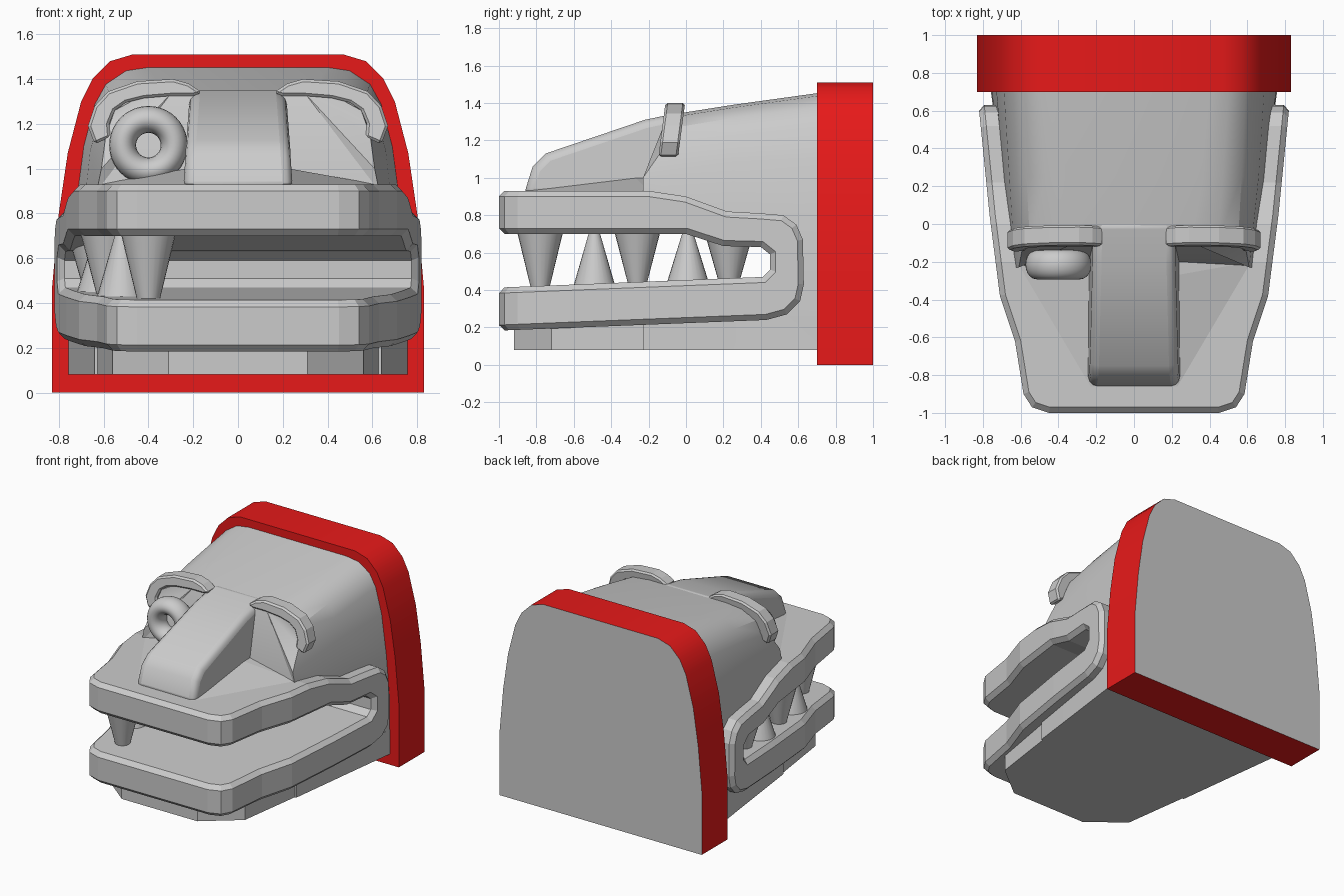
import bpy, bmesh, math

if "Cube" in bpy.data.objects:
    bpy.data.objects.remove(bpy.data.objects["Cube"])


def mesh_object(name, verts, faces=None):
    """Make an object; without faces the convex hull of the points is used."""
    bm = bmesh.new()
    vs = [bm.verts.new(v) for v in verts]
    if faces is None:
        bmesh.ops.convex_hull(bm, input=vs)
    else:
        for f in faces:
            bm.faces.new([vs[i] for i in f])
    bmesh.ops.recalc_face_normals(bm, faces=bm.faces)
    me = bpy.data.meshes.new(name)
    bm.to_mesh(me)
    bm.free()
    ob = bpy.data.objects.new(name, me)
    bpy.context.collection.objects.link(ob)
    return ob


def loft(name, rings):
    n = len(rings[0])
    verts = [p for r in rings for p in r]
    faces = [list(range(n)), list(range((len(rings) - 1) * n, len(rings) * n))]
    for k in range(len(rings) - 1):
        for i in range(n):
            j = (i + 1) % n
            faces.append([k * n + i, k * n + j, k * n + n + j, k * n + n + i])
    return mesh_object(name, verts, faces)


def prism(name, pts, axis, a, b):
    """Extrude a 2D outline along an axis from a to b."""
    put = {'X': lambda p, t: (t, p[0], p[1]),
           'Y': lambda p, t: (p[0], t, p[1]),
           'Z': lambda p, t: (p[0], p[1], t)}[axis]
    return loft(name, [[put(p, t) for p in pts] for t in (a, b)])


def mirrored(half):
    return half + [(-x, y) for x, y in reversed(half)]


def boolean(ob, cutter, op):
    m = ob.modifiers.new("cut", 'BOOLEAN')
    m.object, m.operation, m.solver = cutter, op, 'EXACT'
    cutter.hide_render = True
    cutter.hide_set(True)


def bevel(ob, width, segments=1, angle=50):
    m = ob.modifiers.new("bevel", 'BEVEL')
    m.width, m.segments = width, segments
    m.limit_method, m.angle_limit = 'ANGLE', math.radians(angle)
    m.use_clamp_overlap = False


def smooth(ob, angle=35):
    bpy.ops.object.select_all(action='DESELECT')
    ob.select_set(True)
    bpy.context.view_layer.objects.active = ob
    bpy.ops.object.shade_smooth_by_angle(angle=math.radians(angle))


# Red back plate with a grey rear face
plate_half = [(0.83, 0), (0.83, 0.47), (0.8, 0.8), (0.76, 1.07), (0.7, 1.3),
              (0.65, 1.4), (0.57, 1.48), (0.47, 1.51)]
plate = prism("back_plate", mirrored(plate_half), 'Y', 0.7, 1.0)
for mat_name, colour in (("red", (0.8, 0.01, 0.01, 1)), ("grey", (0.8, 0.8, 0.8, 1))):
    mat = bpy.data.materials.new(mat_name)
    mat.diffuse_color = colour
    mat.use_nodes = True
    mat.node_tree.nodes["Principled BSDF"].inputs["Base Color"].default_value = mat.diffuse_color
    plate.data.materials.append(mat)
for poly in plate.data.polygons:
    poly.material_index = 1 if poly.center.y > 0.99 else 0
smooth(plate)

# Skull, lofted from the plate to the sloping face
back = [(0.76, 0.08), (0.755, 0.5), (0.73, 0.8), (0.69, 1.1), (0.64, 1.29),
        (0.59, 1.38), (0.5, 1.44), (0.4, 1.455)]
middle = [(0.7, 0.08), (0.7, 0.5), (0.69, 0.8), (0.66, 1.08), (0.62, 1.23),
          (0.57, 1.32), (0.47, 1.375), (0.36, 1.39)]
front = [(0.64, 0.08), (0.64, 0.5), (0.63, 0.9), (0.61, 1.0), (0.59, 1.15),
         (0.55, 1.26), (0.44, 1.32), (0.3, 1.335)]


def face_y(z):
    return -0.23 if z < 1 else -0.23 + min(z - 1, 0.15) * 0.7 + max(z - 1.15, 0) * 0.15


skull = loft("skull", [[(x, 0.72, z) for x, z in mirrored(back)],
                       [(x, 0.25, z) for x, z in mirrored(middle)],
                       [(x, face_y(z), z) for x, z in mirrored(front)]])
bm = bmesh.new()
bm.from_mesh(skull.data)
bmesh.ops.triangulate(bm, faces=[f for f in bm.faces if len(f.verts) > 4])
bm.to_mesh(skull.data)
bm.free()
smooth(skull)

# Mouth opening runs right through the head
opening = [(0, 0.7), (0.2, 0.635), (0.4, 0.63), (0.45, 0.59), (0.45, 0.51), (0.41, 0.47)]
mouth = [(-1.5, 0.71)] + [(y + 0.01, 0.56 + (z - 0.56) * 1.06) for y, z in opening] + [(-1.5, 0.4)]
boolean(skull, prism("mouth_cutter", mouth, 'X', -1, 1), 'DIFFERENCE')

# Lips: C-shaped side profile trimmed by the plan outline
lip_profile = ([(-1.2, 0.7)] + opening + [(-1.2, 0.405), (-1.2, 0.175),
               (0.43, 0.24), (0.54, 0.27), (0.61, 0.34), (0.63, 0.43), (0.625, 0.67),
               (0.59, 0.75), (0.52, 0.8), (0.4, 0.81), (0.22, 0.82), (0, 0.9),
               (-0.2, 0.93), (-1.2, 0.93)])
lips = prism("lips", lip_profile, 'X', -1, 1)
plan_half = [(0.835, 0.75), (0.765, 0.05), (0.71, -0.38), (0.63, -0.62),
             (0.585, -0.9), (0.54, -0.97), (0.45, -1)]
boolean(lips, prism("lip_plan_cutter", mirrored(plan_half), 'Z', 0, 1.2), 'INTERSECT')
bevel(lips, 0.03, 1, 55)

# Chin block under the lower lip
prism("chin", mirrored([(0.757, 0.7), (0.56, -0.72), (0.31, -0.92)]), 'Z', 0.08, 0.26)

# Raised muzzle around the nose
mesh_object("muzzle", [(s * x, y, z) for s in (-1, 1) for x, y, z in
                       ((0.23, -0.27, 1.0), (0.23, -0.86, 0.93), (0.62, -0.2, 0.93),
                        (0.62, -0.2, 0.88), (0.23, -0.86, 0.88), (0.23, -0.1, 0.9),
                        (0.23, -0.1, 1.0))])

# Nose ridge, tapering upwards
nose = prism("nose", [(-0.87, 0.9), (-0.82, 1.06), (-0.75, 1.13), (-0.22, 1.31),
                      (0.02, 1.36), (0.1, 0.9)], 'X', -0.245, 0.245)
for v in nose.data.vertices:
    v.co.x *= 1 - 0.3 * max(0, v.co.z - 0.93)
bevel(nose, 0.045, 3, 40)
smooth(nose)

# Brows: leaning crescents on both sides
arc_out = [(0.16, 1.34), (0.22, 1.38), (0.29, 1.4), (0.45, 1.39), (0.58, 1.345),
           (0.64, 1.28), (0.67, 1.19), (0.64, 1.11)]
arc_in = [(0.57, 1.14), (0.575, 1.2), (0.55, 1.26), (0.5, 1.295), (0.42, 1.315),
          (0.3, 1.325), (0.24, 1.325), (0.2, 1.325)]
for side, s in (("right", 1), ("left", -1)):
    pts = [(s * x, z) for x, z in arc_out + arc_in]
    brow = loft("brow_" + side, [[(x, y + (z - 1.4) * 0.13, z) for x, z in pts]
                                 for y in (-0.11, -0.005)])
    bevel(brow, 0.012, 1, 60)

# Single ring eye
bpy.ops.mesh.primitive_torus_add(location=(-0.4, -0.215, 1.105), rotation=(math.pi / 2, 0, 0),
                                 major_radius=0.115, minor_radius=0.06,
                                 major_segments=40, minor_segments=20)
eye = bpy.context.object
eye.name = "eye_ring"
eye.scale.z = 1.3
smooth(eye, 60)

# Teeth along the left side: x, y, bottom z, top z, bottom radius, top radius
for i, (x, y, z0, z1, r0, r1) in enumerate([
        (-0.4, -0.78, 0.42, 0.72, 0.052, 0.125), (-0.52, -0.49, 0.41, 0.71, 0.115, 0.028),
        (-0.58, -0.26, 0.44, 0.72, 0.052, 0.125), (-0.61, 0.01, 0.43, 0.71, 0.115, 0.028),
        (-0.63, 0.23, 0.46, 0.67, 0.06, 0.12)]):
    bpy.ops.mesh.primitive_cone_add(vertices=24, radius1=r0, radius2=r1, depth=z1 - z0,
                                    location=(x, y, (z0 + z1) / 2))
    tooth = bpy.context.object
    tooth.name = f"tooth_{i + 1}"
    smooth(tooth)
